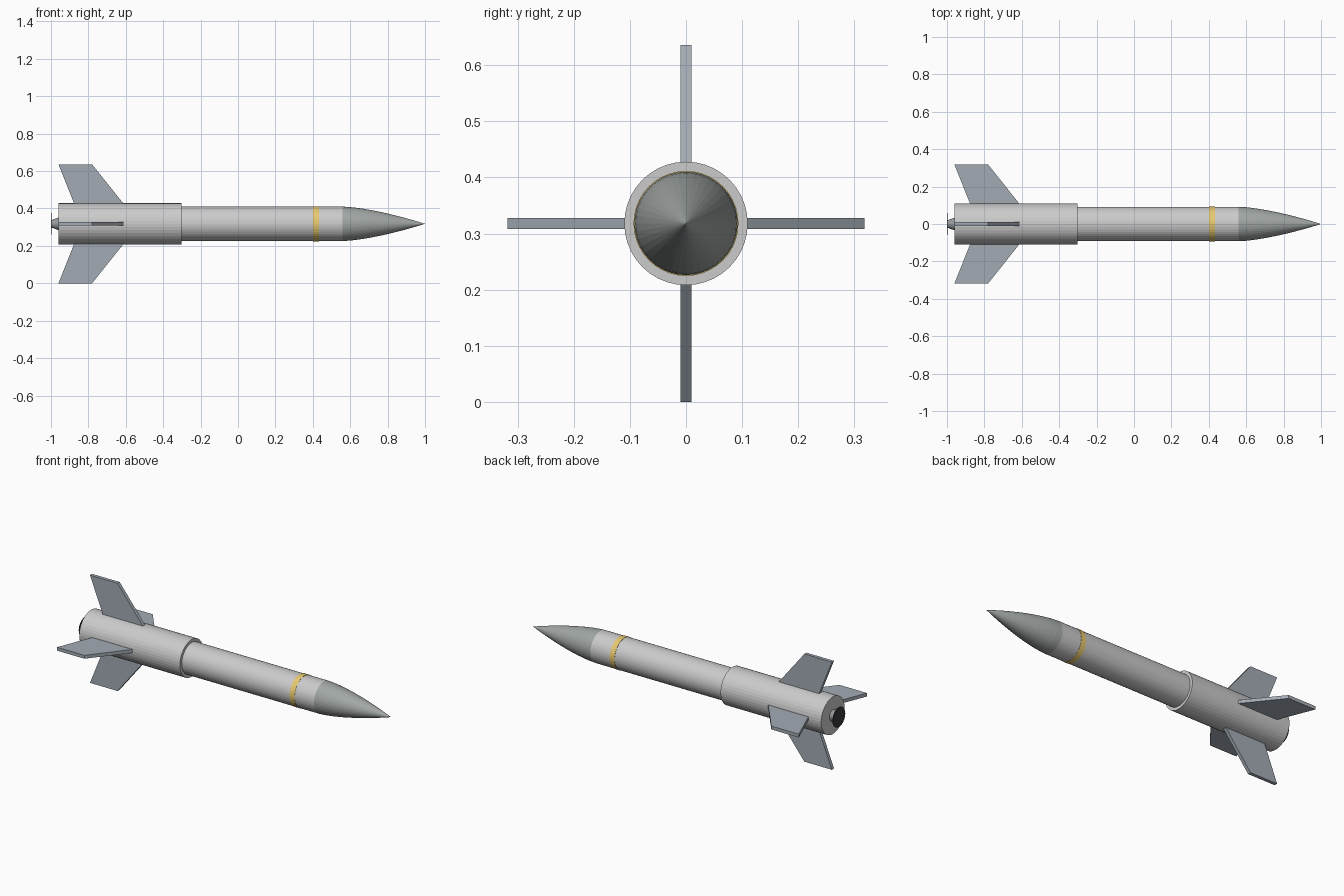
import bpy
from math import cos, sin, pi
from mathutils import Matrix

if "Cube" in bpy.data.objects:
    bpy.data.objects.remove(bpy.data.objects["Cube"])

AXIS_Z = 0.318
SIDES = 40


def material(name, rgb):
    m = bpy.data.materials.new(name)
    m.diffuse_color = (*rgb, 1)
    m.use_nodes = True
    m.node_tree.nodes["Principled BSDF"].inputs["Base Color"].default_value = m.diffuse_color
    return m


LIGHT = material("light_paint", (0.78, 0.80, 0.78))
NOSE = material("nose_grey", (0.36, 0.39, 0.38))
GOLD = material("gold", (0.80, 0.58, 0.16))
FIN = material("fin_grey", (0.37, 0.41, 0.46))
STEEL = material("steel", (0.30, 0.32, 0.34))
BLACK = material("black", (0.04, 0.04, 0.045))


def make(name, verts, faces, mat):
    me = bpy.data.meshes.new(name)
    me.from_pydata(verts, [], faces)
    me.materials.append(mat)
    ob = bpy.data.objects.new(name, me)
    ob.location.z = AXIS_Z
    bpy.context.collection.objects.link(ob)
    return ob


def lathe(name, profile, mat):
    """Closed solid of revolution about x; profile is (x, radius) from back to front."""
    verts, rings = [], []
    for x, r in profile:
        start = len(verts)
        n = SIDES if r > 0 else 1
        verts += [(x, r * cos(2 * pi * i / SIDES), r * sin(2 * pi * i / SIDES)) for i in range(n)]
        rings.append([start + i % n for i in range(SIDES)])
    faces = [rings[0][::-1]]
    for a, b in zip(rings, rings[1:]):
        for i in range(SIDES):
            j = (i + 1) % SIDES
            quad = [a[i], a[j], b[j], b[i]]
            faces.append(quad[:3] if b[i] == b[j] else quad)
    if profile[-1][1] > 0:
        faces.append(rings[-1])
    return make(name, verts, faces, mat)


# Body tubes and colour band
lathe("booster", [(-0.96, 0.11), (-0.303, 0.11)], LIGHT)
lathe("body_tube", [(-0.34, 0.092), (0.56, 0.092)], LIGHT)
lathe("band", [(0.402, 0.0935), (0.434, 0.0935)], GOLD)

# Curved nose cone
steps = 12
lathe("nose_cone", [(0.56 + 0.44 * i / steps, 0.092 * (1 - (i / steps) ** 1.5))
                    for i in range(steps + 1)], NOSE)

# Exhaust stub and dark rear disc
lathe("nozzle", [(-0.998, 0.02), (-0.955, 0.035)], STEEL)
lathe("exhaust_disc", [(-1.0, 0.058), (-0.997, 0.058)], BLACK)

# Four swept fins
outline = [(-0.875, 0.105), (-0.61, 0.105), (-0.78, 0.318), (-0.96, 0.318)]
for k, label in enumerate(("top", "front", "bottom", "back")):
    verts = [(x, y, r) for y in (-0.01, 0.01) for x, r in outline]
    faces = [(0, 1, 2, 3), (7, 6, 5, 4)]
    faces += [(i, i + 4, (i + 1) % 4 + 4, (i + 1) % 4) for i in range(4)]
    fin = make("fin_" + label, verts, faces, FIN)
    fin.data.transform(Matrix.Rotation(k * pi / 2, 4, 'X'))
